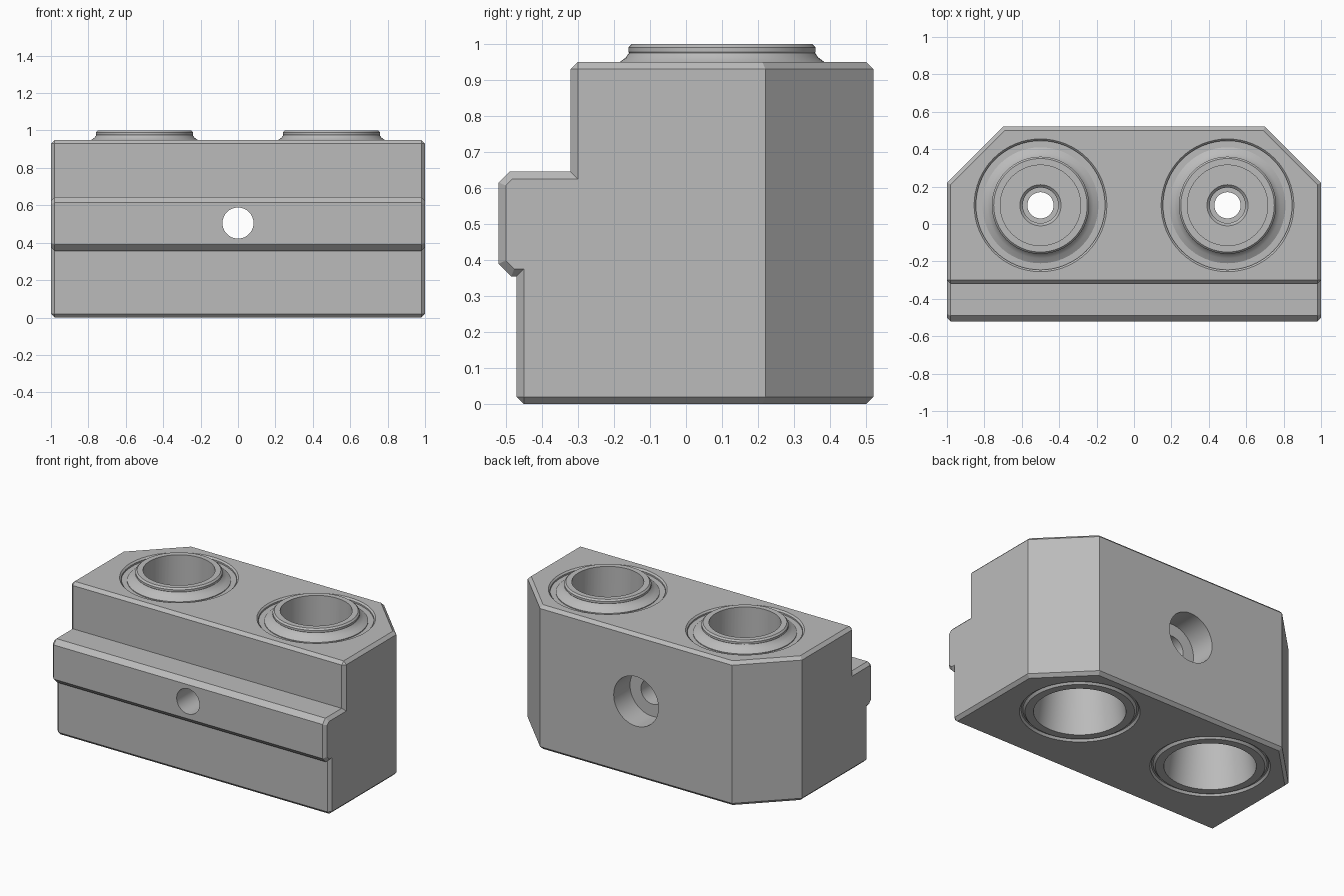
import bpy, bmesh, math
from mathutils import Vector

old = bpy.data.objects.get("Cube")
if old:
    bpy.data.objects.remove(old, do_unlink=True)

grey = bpy.data.materials.new("machined_grey")
grey.use_nodes = True
grey.diffuse_color = (0.5, 0.5, 0.5, 1)
grey.node_tree.nodes["Principled BSDF"].inputs["Base Color"].default_value = (0.5, 0.5, 0.5, 1)


def add_object(name, bm):
    bmesh.ops.recalc_face_normals(bm, faces=bm.faces)
    mesh = bpy.data.meshes.new(name)
    bm.to_mesh(mesh)
    bm.free()
    mesh.materials.append(grey)
    obj = bpy.data.objects.new(name, mesh)
    bpy.context.collection.objects.link(obj)
    return obj


def lathe(name, profile, centre, along_y=False, steps=64):
    """Spin a closed (radius, height) profile into a solid."""
    bm = bmesh.new()
    verts = [bm.verts.new((r, 0, h)) for r, h in profile]
    edges = [bm.edges.new((a, b)) for a, b in zip(verts, verts[1:] + verts[:1])]
    bmesh.ops.spin(bm, geom=verts + edges, cent=(0, 0, 0), axis=(0, 0, 1),
                   angle=math.tau, steps=steps, use_merge=True)
    bmesh.ops.remove_doubles(bm, verts=bm.verts, dist=1e-5)
    bmesh.ops.dissolve_degenerate(bm, edges=bm.edges, dist=1e-5)
    obj = add_object(name, bm)
    if along_y:
        obj.rotation_euler.x = -math.pi / 2
    obj.location = centre
    return obj


def combine(target, tool, operation):
    mod = target.modifiers.new(operation, "BOOLEAN")
    mod.operation, mod.solver, mod.object = operation, "EXACT", tool
    bpy.context.view_layer.update()
    bpy.context.view_layer.objects.active = target
    bpy.ops.object.modifier_apply(modifier=mod.name)
    bpy.data.objects.remove(tool, do_unlink=True)


# Block: stepped side profile (y, z) swept across the width
side = [(-0.47, 0), (0.52, 0), (0.52, 0.95), (-0.32, 0.95), (-0.32, 0.645),
        (-0.49, 0.645), (-0.52, 0.615), (-0.52, 0.39), (-0.485, 0.355), (-0.47, 0.355)]
bm = bmesh.new()
cap = bm.faces.new([bm.verts.new((-1, y, z)) for y, z in side])
swept = bmesh.ops.extrude_face_region(bm, geom=[cap], use_keep_orig=True)["geom"]
bmesh.ops.translate(bm, verts=[g for g in swept if isinstance(g, bmesh.types.BMVert)], vec=(2, 0, 0))

# Diagonal rear corners
for s in (-1, 1):
    cut = bmesh.ops.bisect_plane(bm, geom=bm.verts[:] + bm.edges[:] + bm.faces[:],
                                 plane_co=(s, 0.22, 0), plane_no=Vector((s, 1, 0)).normalized(),
                                 clear_outer=True)["geom_cut"]
    bmesh.ops.contextual_create(bm, geom=[g for g in cut if isinstance(g, bmesh.types.BMEdge)])
bmesh.ops.recalc_face_normals(bm, faces=bm.faces)


# Small chamfer round the end outlines, top and bottom
def chamfered(edge):
    a, b = (v.co for v in edge.verts)
    rear_corner = min(a.y, b.y) > 0.2 and abs(a.z - b.z) > 0.5
    on_end = abs(a.x) > 0.999 and abs(a.x - b.x) < 0.001
    on_top = min(a.z, b.z) > 0.949
    on_base = max(a.z, b.z) < 0.001
    return not rear_corner and (on_end or on_top or on_base)


bmesh.ops.bevel(bm, geom=[e for e in bm.edges if chamfered(e)], offset=0.02,
                offset_type="OFFSET", segments=1, affect="EDGES", clamp_overlap=False)
block = add_object("block", bm)

# Two collared sockets, open at the top and the base
recess = [(0, 0.93), (0.345, 0.93), (0.345, 0.94), (0.365, 0.96), (0, 0.96)]
collar = [(0, 0.85), (0.31, 0.85), (0.31, 0.935), (0.283, 0.95), (0.267, 0.962), (0.258, 0.975),
          (0.26, 0.978), (0.26, 0.99), (0.25, 1), (0, 1)]
bore = [(0, -0.02), (0.272, -0.02), (0.272, 0), (0.215, 0.42), (0.07, 0.42), (0.07, 0.49),
        (0.095, 0.49), (0.095, 0.535), (0.11, 0.55), (0.215, 0.55), (0.215, 1.02), (0, 1.02)]
base_groove = [(0.335, -0.01), (0.36, -0.01), (0.355, 0), (0.345, 0.015), (0.335, 0.015), (0.322, 0)]
for x in (-0.5, 0.5):
    centre = (x, 0.1, 0)
    combine(block, lathe("recess_cutter", recess, centre), "DIFFERENCE")
    combine(block, lathe("collar", collar, centre), "UNION")
    combine(block, lathe("bore_cutter", bore, centre), "DIFFERENCE")
    combine(block, lathe("groove_cutter", base_groove, centre), "DIFFERENCE")

# Cross hole with a counterbore at the rear
screw = [(0, -0.6), (0.083, -0.6), (0.083, 0.35), (0.163, 0.35), (0.163, 0.6), (0, 0.6)]
combine(block, lathe("screw_cutter", screw, (0, 0, 0.505), along_y=True), "DIFFERENCE")

# Smooth round walls, crisp flat faces
bpy.ops.object.select_all(action="DESELECT")
block.select_set(True)
bpy.context.view_layer.objects.active = block
bpy.ops.object.shade_smooth_by_angle(angle=math.radians(25))
